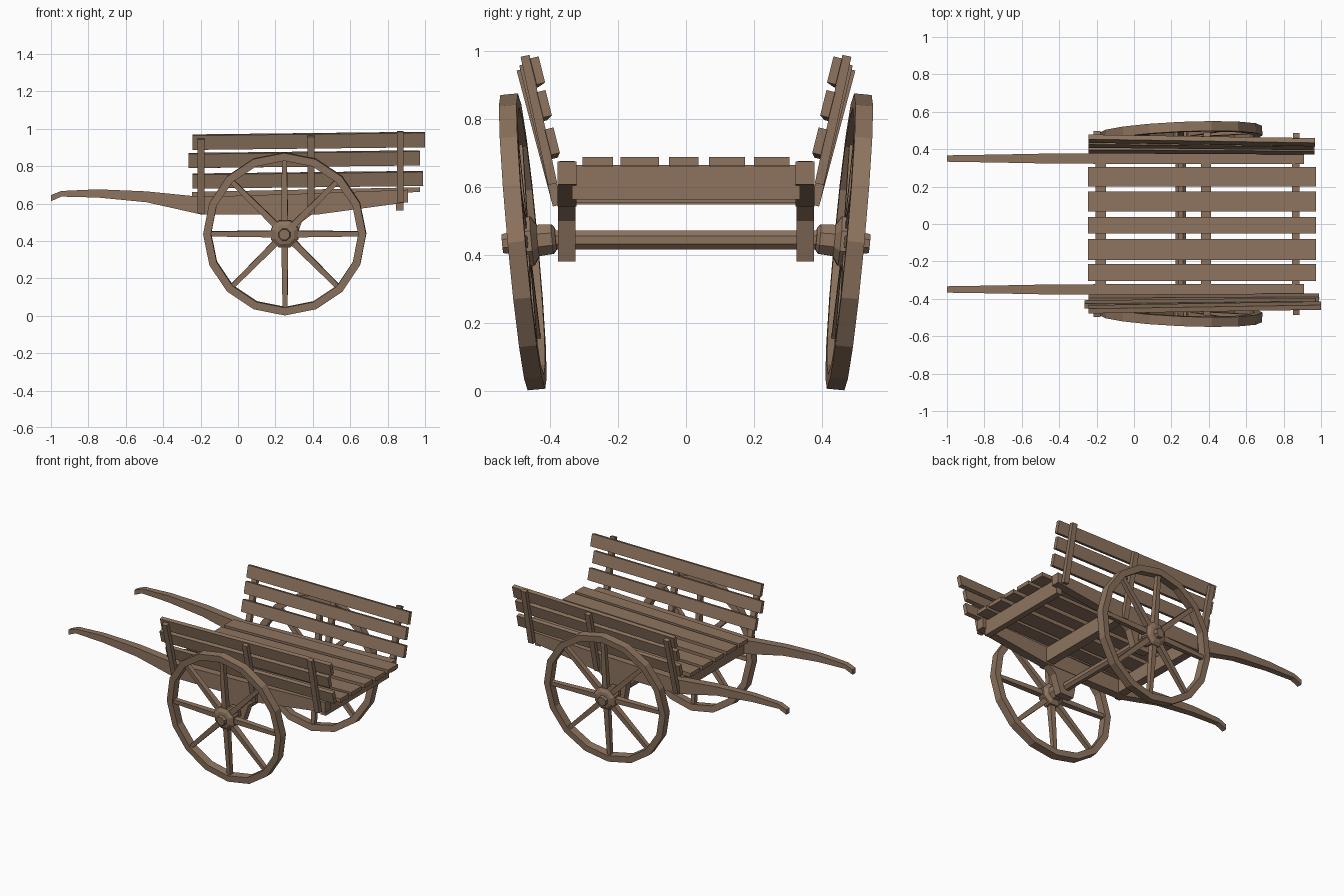
import bpy, bmesh, math
from mathutils import Vector, Matrix

if "Cube" in bpy.data.objects:
    bpy.data.objects.remove(bpy.data.objects["Cube"])

wood = bpy.data.materials.new("weathered wood")
wood.diffuse_color = (0.27, 0.175, 0.115, 1)
wood.use_nodes = True
wood.node_tree.nodes["Principled BSDF"].inputs["Base Color"].default_value = wood.diffuse_color


def finish(bm, name, matrix=None):
    if matrix is not None:
        bm.transform(matrix)
    bmesh.ops.recalc_face_normals(bm, faces=bm.faces)
    me = bpy.data.meshes.new(name)
    bm.to_mesh(me)
    bm.free()
    me.materials.append(wood)
    ob = bpy.data.objects.new(name, me)
    bpy.context.collection.objects.link(ob)
    return ob


def loft(bm, rings, closed=False):
    """Skin a list of equally long point rings."""
    rows = [[bm.verts.new(p) for p in r] for r in rings]
    n = len(rows[0])
    for i in range(len(rows) if closed else len(rows) - 1):
        a, b = rows[i], rows[(i + 1) % len(rows)]
        for j in range(n):
            k = (j + 1) % n
            bm.faces.new((a[j], a[k], b[k], b[j]))
    if not closed:
        bm.faces.new(rows[0][::-1])
        bm.faces.new(rows[-1])


def bar(bm, p0, p1, side, w0, t0, w1=None, t1=None):
    """Rectangular bar from p0 to p1; w is measured along 'side'."""
    p0, p1, side = Vector(p0), Vector(p1), Vector(side)
    d = (p1 - p0).normalized()
    u = (side - d * side.dot(d)).normalized()
    v = d.cross(u)
    rings = []
    for p, w, t in ((p0, w0, t0), (p1, w1 or w0, t1 or t0)):
        rings.append([p + u * (a * w / 2) + v * (b * t / 2)
                      for a, b in ((-1, -1), (1, -1), (1, 1), (-1, 1))])
    loft(bm, rings)


def single_bar(name, *args):
    bm = bmesh.new()
    bar(bm, *args)
    return finish(bm, name)


def ring(r, y, n, off=0.0):
    return [(r * math.sin(2 * math.pi * (i + off) / n), y,
             r * math.cos(2 * math.pi * (i + off) / n)) for i in range(n)]


AX, AZ = 0.25, 0.438  # axle position

# Shaft stations: x, bottom z, top z, half width
SHAFT = [(-1.0, .612, .645, .017), (-.945, .637, .667, .018),
         (-.75, .632, .676, .021), (-.49, .607, .665, .026),
         (-.2, .542, .636, .028), (.43, .542, .655, .028),
         (.91, .607, .674, .028)]
# Axle bracket outline in x, z
BRACKET = [(.13, .56), (.175, .515), (.2, .38), (.3, .38), (.34, .5), (.42, .56)]
# Stakes: x, bottom z, top z
STAKES = [(-.198, .55, .945), (.39, .545, .96), (.867, .608, .985)]
# Side boards: z at front end, z at rear end, height
BOARDS = [(.720, .734, .077), (.830, .844, .077), (.928, .942, .079)]
ENDS = {-1: [(-.243, .99), (-.265, .972), (-.243, 1.0)],
        1: [(-.243, .965), (-.243, .96), (-.243, .967)]}


def side_y(x, z):
    """Centre of the leaning side frame: it toes in slightly to the rear."""
    return .386 + .215 * (z - .58) + .02 * (.87 - x) * max(0, z - .58) / .38


for s, tag in ((-1, "near"), (1, "far")):
    # Handle shaft
    bm = bmesh.new()
    yc = .35
    loft(bm, [[(x, s * (yc - h), lo), (x, s * (yc + h), lo),
               (x, s * (yc + h), hi), (x, s * (yc - h), hi)]
              for x, lo, hi, h in SHAFT])
    finish(bm, "shaft_" + tag)

    # Bracket under the shaft carrying the axle
    bm = bmesh.new()
    loft(bm, [[(x, s * y, z) for x, z in BRACKET] for y in (.325, .376)])
    finish(bm, "axle_bracket_" + tag)

    # Wheel placement: leaning out at the top, toed slightly
    place = (Matrix.Translation((AX, s * .48, AZ))
             @ Matrix.Rotation(s * math.radians(2.5), 4, 'Z')
             @ Matrix.Rotation(-s * math.radians(5.3), 4, 'X'))

    # Wheel rim
    bm = bmesh.new()
    loft(bm, [ring(.436, -.026, 16), ring(.436, .026, 16),
              ring(.394, .026, 16), ring(.394, -.026, 16)], closed=True)
    finish(bm, "wheel_rim_" + tag, place)

    # Spokes
    bm = bmesh.new()
    for i in range(8):
        a = math.pi * i / 4
        d = Vector((math.sin(a), 0, math.cos(a)))
        bar(bm, d * .04, d * .405, (0, 1, 0), .036, .036, .028, .026)
    finish(bm, "wheel_spokes_" + tag, place)

    # Hub
    bm = bmesh.new()
    loft(bm, [ring(r, s * t, 8, .5) for t, r in
              ((-.098, .034), (-.088, .047), (-.045, .05), (-.028, .078),
               (.022, .078), (.036, .056), (.04, .034), (.06, .03))])
    finish(bm, "wheel_hub_" + tag, place)

    # Side stakes
    for i, (x, z0, z1) in enumerate(STAKES):
        single_bar(f"side_stake_{tag}_{i + 1}",
                   (x, s * side_y(x, z0), z0), (x, s * side_y(x, z1), z1),
                   (1, 0, 0), .036, .027)

    # Side boards on the inside of the stakes
    for i, ((za, zb, h), (xa, xb)) in enumerate(zip(BOARDS, ENDS[s])):
        single_bar(f"side_board_{tag}_{i + 1}",
                   (xa, s * (side_y(xa, za) - .025), za),
                   (xb, s * (side_y(xb, zb) - .025), zb),
                   (0, s * .25, 1), h, .026)

# Axle
bm = bmesh.new()
loft(bm, [ring(.03, y, 8, .5) for y in (-.42, .42)])
finish(bm, "axle", Matrix.Translation((AX, 0, AZ + .005)))

# Cross beams between the shafts
for i, (x, w, z0, z1) in enumerate(((-.178, .055, .548, .638),
                                    (.385, .055, .552, .65),
                                    (.865, .04, .562, .664))):
    single_bar(f"cross_beam_{i + 1}", (x, -.335, (z0 + z1) / 2),
               (x, .335, (z0 + z1) / 2), (1, 0, 0), w, z1 - z0)

# Deck planks
for i, (y0, y1) in enumerate(((-.304, -.214), (-.192, -.08), (-.05, .037),
                              (.068, .174), (.2, .304))):
    y = (y0 + y1) / 2
    single_bar(f"deck_plank_{i + 1}", (-.245, y, .649), (.972, y, .674),
               (0, 1, 0), y1 - y0, .026)
